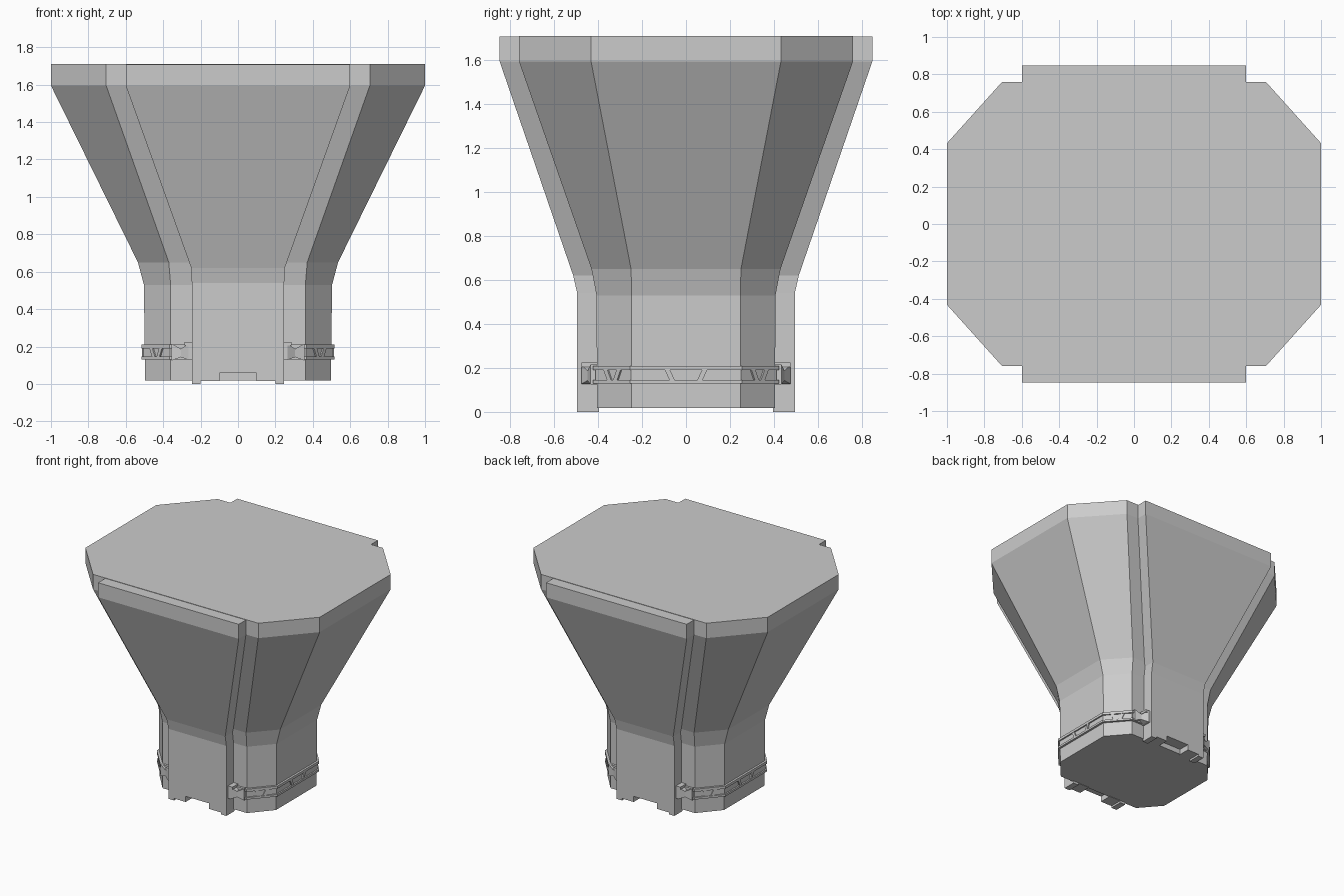
import bpy, bmesh
from mathutils import Vector

if "Cube" in bpy.data.objects:
    bpy.data.objects.remove(bpy.data.objects["Cube"])


def finish(name, bm):
    bmesh.ops.recalc_face_normals(bm, faces=bm.faces)
    mesh = bpy.data.meshes.new(name)
    bm.to_mesh(mesh)
    bm.free()
    ob = bpy.data.objects.new(name, mesh)
    bpy.context.collection.objects.link(ob)
    return ob


def loft(bm, rings):
    """Closed solid through equally sized rings of 3D points."""
    rows = [[bm.verts.new(p) for p in r] for r in rings]
    n = len(rows[0])
    for a, b in zip(rows, rows[1:]):
        for i in range(n):
            j = (i + 1) % n
            bm.faces.new((a[i], a[j], b[j], b[i]))
    bm.faces.new(rows[0][::-1])
    bm.faces.new(rows[-1])


def octagon(z, hx, hy, fx, fy):
    """hx/hy: half extents; fx/fy: half lengths of the straight sides."""
    return [Vector(p + (z,)) for p in (
        (hx, -fy), (hx, fy), (fx, hy), (-fx, hy),
        (-hx, fy), (-hx, -fy), (-fx, -hy), (fx, -hy))]


def neck(z, o=0.0):
    return octagon(z, 0.497 + o, 0.405 + o, 0.36 + o * 0.4, 0.247 + o * 0.4)


# Flared eight-sided body
bm = bmesh.new()
loft(bm, [neck(0.018),
          octagon(0.53, 0.503, 0.407, 0.36, 0.247),
          octagon(0.65, 0.535, 0.43, 0.37, 0.25),
          octagon(1.595, 1.0, 0.76, 0.705, 0.432),
          octagon(1.71, 1.0, 0.76, 0.705, 0.432)])
finish("flared_body", bm)


# Raised spine panels on front and back, notched at the foot
def spine_panel(name, s):
    bm = bmesh.new()
    rows = [(0.54, 0.495, 0.247), (0.62, 0.513, 0.25),
            (1.595, 0.848, 0.6), (1.707, 0.848, 0.6)]
    levels = [[bm.verts.new((sx * w, s * y, z)) for sx in (-1, 1)] for z, y, w in rows]
    foot = [(0.247, 0.0), (0.2, 0.0), (0.2, 0.015), (0.1, 0.015), (0.1, 0.058),
            (-0.1, 0.058), (-0.1, 0.015), (-0.2, 0.015), (-0.2, 0.0), (-0.247, 0.0)]
    bm.faces.new(levels[0] + [bm.verts.new((x, s * 0.495, z)) for x, z in foot])
    for a, b in zip(levels, levels[1:]):
        bm.faces.new((a[0], a[1], b[1], b[0]))
    ext = bmesh.ops.extrude_face_region(bm, geom=bm.faces[:], use_keep_orig=True)
    for v in ext["geom"]:
        if isinstance(v, bmesh.types.BMVert):
            v.co.y -= s * 0.1
    finish(name, bm)


spine_panel("front_spine_panel", -1)
spine_panel("back_spine_panel", 1)

# Collar band: two rails over a recessed strip
for name, z0, z1, o in (("collar_strip", 0.14, 0.195, 0.007),
                        ("collar_lower_rail", 0.13, 0.146, 0.018),
                        ("collar_upper_rail", 0.19, 0.21, 0.018)):
    bm = bmesh.new()
    loft(bm, [neck(z0, o), neck(z1, o)])
    finish(name, bm)

# Slanted struts between the rails, on the side and corner faces
bm = bmesh.new()
corners = neck(0, 0.007)
for i in (0, 1, 3, 4, 5, 7):
    a, b = corners[i], corners[(i + 1) % 8]
    along = (b - a).normalized()
    out = Vector((along.y, -along.x, 0)) * 0.009
    mid = (a + b) / 2
    spread = 0.085 if i in (0, 4) else 0.04
    for d in (-1, 1):
        rings = []
        for z, t in ((0.144, spread - 0.022), (0.192, spread)):
            p = mid + along * d * t + Vector((0, 0, z))
            w = along * 0.012
            rings.append([p - w, p + w, p + w + out, p - w + out])
        loft(bm, rings)
finish("collar_struts", bm)

# Bow-tie latches joining the collar to the spine panels
for sy, side in ((-1, "front"), (1, "back")):
    for sx, hand in ((-1, "left"), (1, "right")):
        bm = bmesh.new()
        rings = [[(sx * x, sy * 0.40, zc - h), (sx * x, sy * y, zc - h),
                  (sx * x, sy * y, zc + h), (sx * x, sy * 0.40, zc + h)]
                 for x, y, zc, h in ((0.243, 0.475, 0.172, 0.044), (0.265, 0.475, 0.172, 0.044),
                                     (0.305, 0.448, 0.165, 0.022), (0.355, 0.435, 0.17, 0.045))]
        loft(bm, rings)
        # small clip above the latch
        loft(bm, [[(sx * x, sy * y, z) for x, y in
                   ((0.243, 0.40), (0.285, 0.40), (0.285, 0.475), (0.243, 0.475))]
                  for z in (0.205, 0.224)])
        finish(f"{side}_{hand}_latch", bm)
